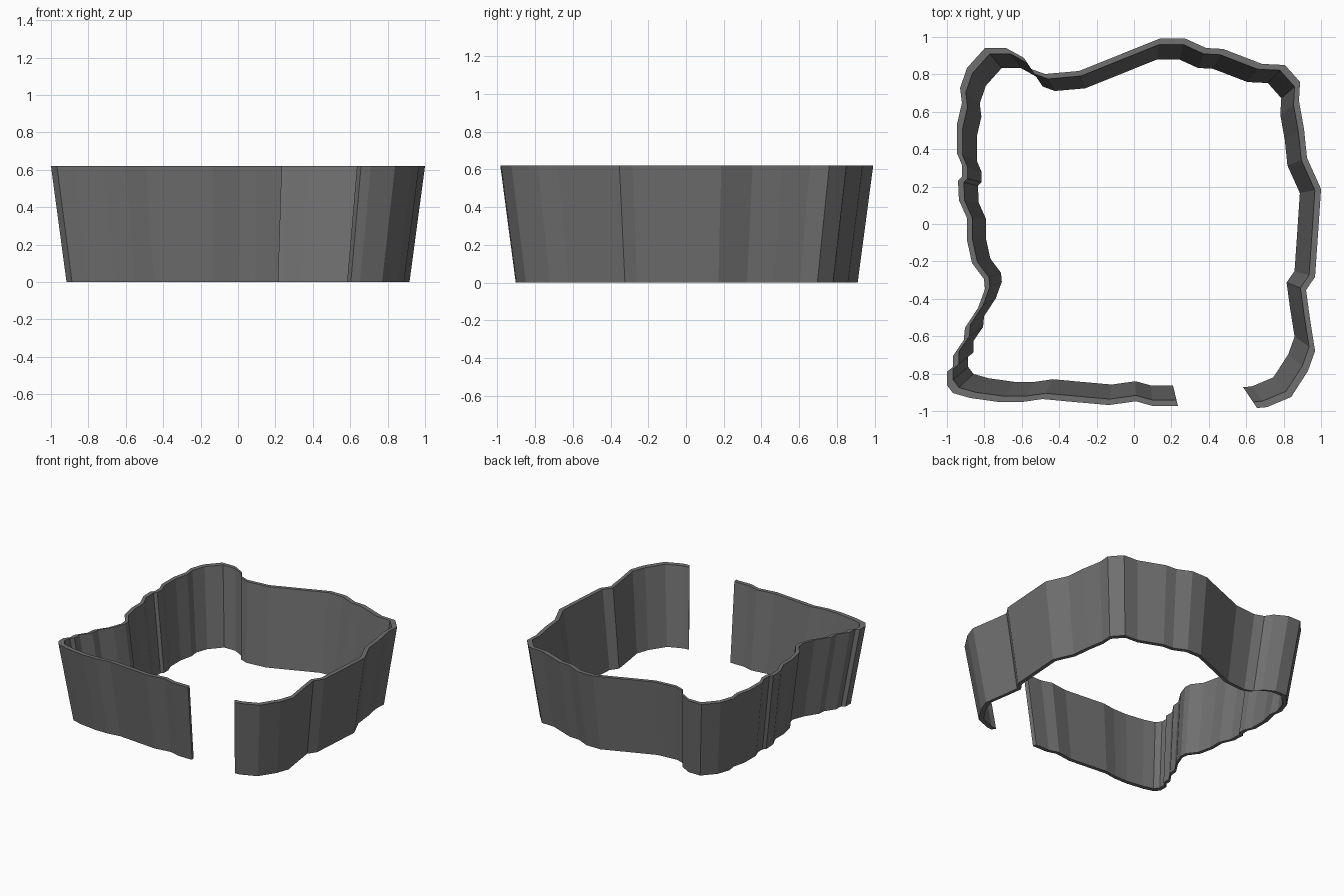
import bpy, bmesh

HEIGHT = 0.62
FLARE = 0.917      # base outline relative to the rim
INNER = 0.967      # inner skin relative to the outer skin

# Outer rim outline, clockwise from the left side of the front opening
rim = [
    (.235, -.973), (.10, -.973), (.01, -.948), (-.135, -.968), (-.315, -.952),
    (-.49, -.936), (-.60, -.952), (-.72, -.952), (-.877, -.93), (-.968, -.904),
    (-1, -.861), (-1, -.79), (-.968, -.775), (-.968, -.706), (-.91, -.62),
    (-.904, -.556), (-.834, -.449), (-.797, -.348), (-.802, -.294),
    (-.866, -.209), (-.893, -.086), (-.893, .032), (-.936, .128), (-.941, .23),
    (-.92, .251), (-.92, .316), (-.947, .38), (-.947, .53), (-.92, .647),
    (-.93, .727), (-.893, .834), (-.797, .941), (-.684, .941), (-.588, .888),
    (-.551, .829), (-.476, .802), (-.294, .818), (-.107, .893), (.139, .992),
    (.273, .992), (.385, .941), (.476, .936), (.684, .856), (.807, .85),
    (.888, .759), (.882, .658), (.909, .508), (.925, .353), (1, .187),
    (.984, -.053), (.968, -.283), (.92, -.353), (.941, -.508), (.968, -.679),
    (.93, -.786), (.84, -.925), (.711, -.979), (.658, -.984), 
]

# Open wall: four points per station joined into a closed cross-section
bm = bmesh.new()
rings = []
for x, y in rim:
    section = [(FLARE, 0), (1, HEIGHT), (INNER, HEIGHT), (INNER * FLARE, 0)]
    rings.append([bm.verts.new((x * s, y * s, z)) for s, z in section])
for a, b in zip(rings, rings[1:]):
    for i in range(4):
        j = (i + 1) % 4
        bm.faces.new((a[i], b[i], b[j], a[j]))

# End caps on both sides of the opening
bm.faces.new(rings[0])
bm.faces.new(rings[-1][::-1])
bmesh.ops.recalc_face_normals(bm, faces=bm.faces)

mesh = bpy.data.meshes.new("flared_wall")
bm.to_mesh(mesh)
bm.free()
wall = bpy.data.objects.new("flared_wall", mesh)
bpy.context.collection.objects.link(wall)

grey = bpy.data.materials.new("dark grey")
grey.diffuse_color = (0.16, 0.16, 0.16, 1)
mesh.materials.append(grey)
